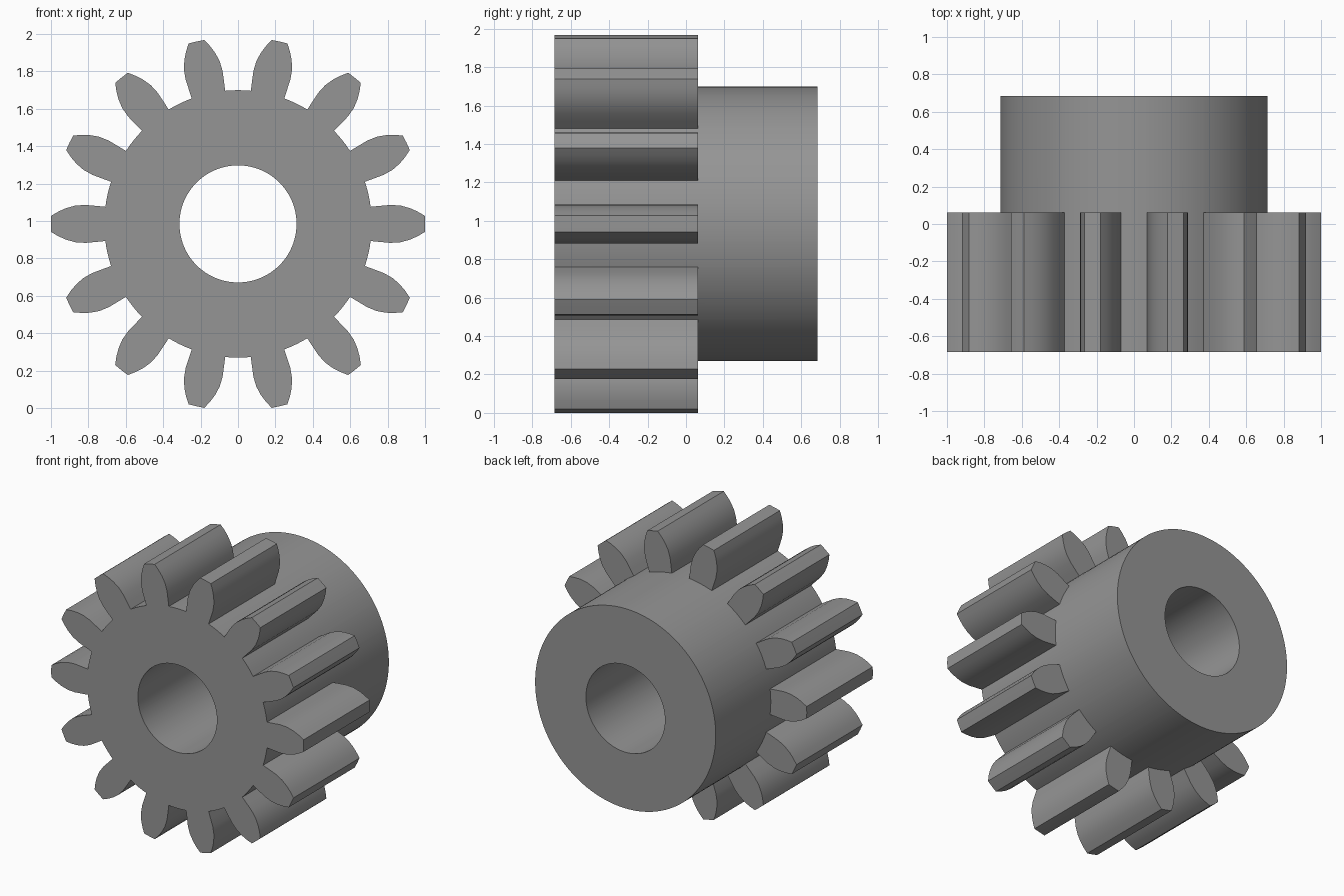
import bpy, bmesh, math

if "Cube" in bpy.data.objects:
    bpy.data.objects.remove(bpy.data.objects["Cube"])

TEETH = 14
ROOT = 0.715            # root circle, same radius as the hub
BORE = 0.313
CENTRE_Z = 0.984
FRONT, STEP, BACK = -0.685, 0.062, 0.685

# Tooth flank: (distance along tooth, half width), root to tip
FLANK = [(0.7091, 0.0915), (0.76, 0.0965), (0.815, 0.1015), (0.87, 0.098),
         (0.92, 0.084), (0.96, 0.066), (0.999, 0.043)]

flank = [(math.hypot(a, b), math.atan2(b, a)) for a, b in FLANK]
flank[0] = (ROOT, flank[0][1])

# Polar outline of one pitch: lower flank, tip, upper flank, root arc
pitch = 2 * math.pi / TEETH
sector = [(r, -a) for r, a in flank] + [(1.0, 0)] + list(reversed(flank))
a0 = flank[0][1]
gap = pitch - 2 * a0
sector += [(ROOT, a0 + gap * i / 4) for i in (1, 2, 3)]
outline = [(r, a + k * pitch) for k in range(TEETH) for r, a in sector]

# Rings from the front bore edge, over the teeth and hub, to the back bore edge
bm = bmesh.new()


def ring(y, radius=None):
    return [bm.verts.new(((radius or r) * math.cos(a), y,
                          CENTRE_Z + (radius or r) * math.sin(a)))
            for r, a in outline]


rings = [ring(FRONT, BORE), ring(FRONT), ring(STEP),
         ring(STEP, ROOT), ring(BACK, ROOT), ring(BACK, BORE)]
n = len(outline)
for k, lower in enumerate(rings):
    upper = rings[(k + 1) % len(rings)]
    for i in range(n):
        j = (i + 1) % n
        bm.faces.new((lower[i], lower[j], upper[j], upper[i]))

# Weld the gaps, where the gear runs straight into the hub
bmesh.ops.remove_doubles(bm, verts=bm.verts, dist=1e-5)
bmesh.ops.recalc_face_normals(bm, faces=bm.faces)

mesh = bpy.data.meshes.new("pinion_gear")
bm.to_mesh(mesh)
bm.free()
gear = bpy.data.objects.new("pinion_gear", mesh)
bpy.context.collection.objects.link(gear)

steel = bpy.data.materials.new("steel_grey")
steel.diffuse_color = (0.3, 0.3, 0.3, 1)
steel.use_nodes = True
steel.node_tree.nodes["Principled BSDF"].inputs["Base Color"].default_value = steel.diffuse_color
mesh.materials.append(steel)

bpy.context.view_layer.objects.active = gear
gear.select_set(True)
bpy.ops.object.shade_smooth_by_angle(angle=math.radians(25))
